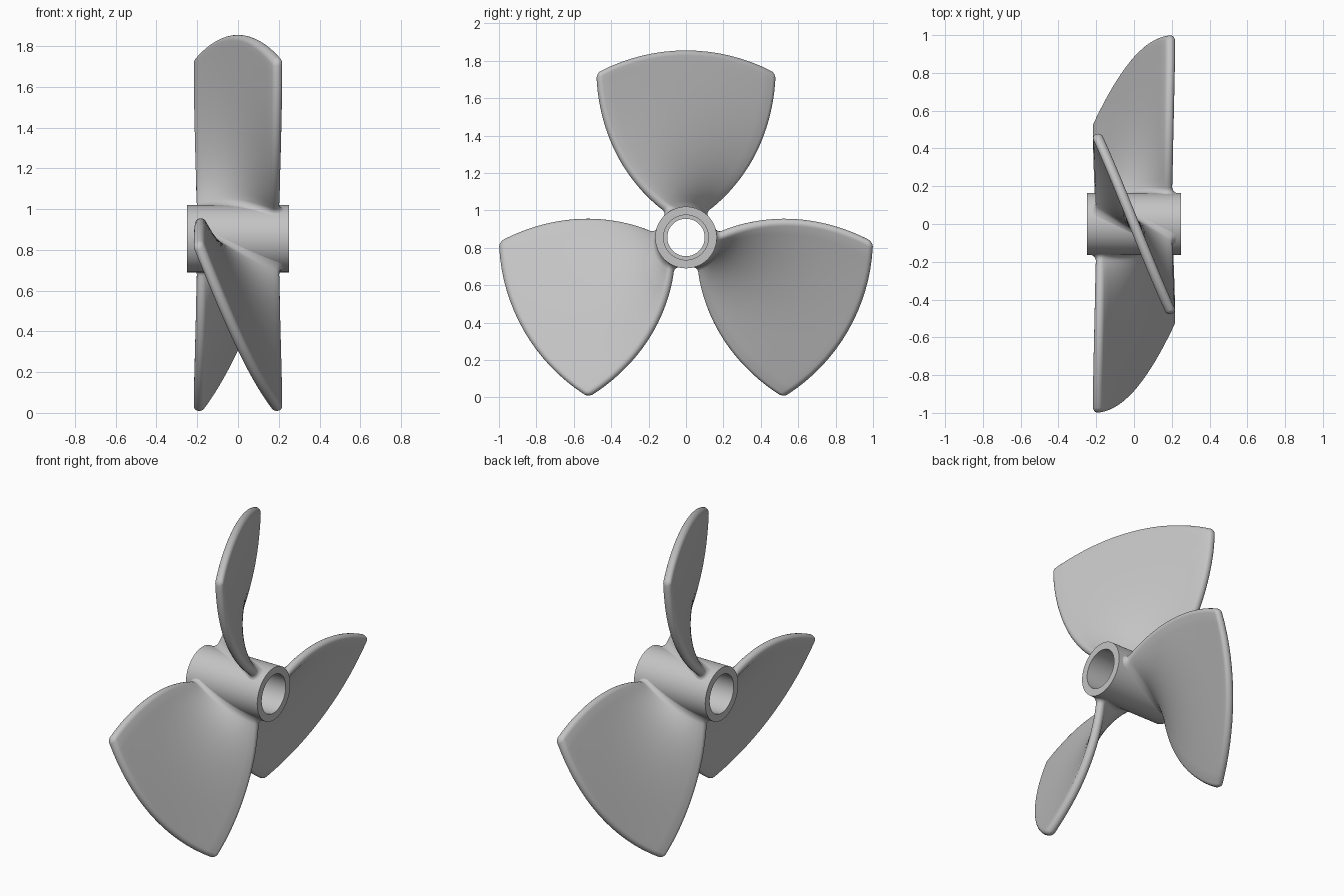
import bpy, bmesh, math
from mathutils import Matrix

cube = bpy.data.objects.get("Cube")
if cube:
    bpy.data.objects.remove(cube)

CENTRE = Matrix.Translation((0, 0, 0.855))
HUB_R, TIP_R, HALF_T, FILLET = 0.165, 1.0, 0.027, 0.032

metal = bpy.data.materials.new("cast grey metal")
metal.use_nodes = True
metal.diffuse_color = (0.55, 0.55, 0.55, 1)
metal.node_tree.nodes["Principled BSDF"].inputs["Base Color"].default_value = (0.55, 0.55, 0.55, 1)


def loft(name, rings, closed):
    """Skin a list of point rings; cap the ends unless the loft closes on itself."""
    bm = bmesh.new()
    loops = [[bm.verts.new(p) for p in ring] for ring in rings]
    pairs = list(zip(loops, loops[1:] + loops[:1]))
    for a, b in pairs if closed else pairs[:-1]:
        n = len(a)
        for i in range(n):
            j = (i + 1) % n
            bm.faces.new((a[i], a[j], b[j], b[i]))
    if not closed:
        bm.faces.new(loops[0])
        # close the tip with a strip of quads across its long, thin loop
        tip = loops[-1]
        for i in range(len(tip) // 2 - 1):
            bm.faces.new((tip[i], tip[i + 1], tip[-2 - i], tip[-1 - i]))
    bmesh.ops.recalc_face_normals(bm, faces=bm.faces)
    mesh = bpy.data.meshes.new(name)
    bm.to_mesh(mesh)
    bm.free()
    mesh.materials.append(metal)
    obj = bpy.data.objects.new(name, mesh)
    bpy.context.collection.objects.link(obj)
    bpy.ops.object.select_all(action="DESELECT")
    obj.select_set(True)
    bpy.context.view_layer.objects.active = obj
    bpy.ops.object.shade_smooth_by_angle(angle=math.radians(35))
    return obj


def on_cylinder(x, radius, phi):
    return (x, radius * math.sin(phi), radius * math.cos(phi))


def section(r, t):
    """Round-ended blade section wrapped on the cylinder of radius r."""
    half_x = 0.175 + 0.015 * min(1, max(0, (r - HUB_R) / 0.7))
    half_s = -0.0606 + 1.1304 * r - 0.57 * r * r - HALF_T
    length = math.hypot(half_x, half_s)
    dx, ds = -half_x / length, half_s / length
    # upper side, then rounded end, and the same mirrored through the centre
    flat = [(length * (k / 8 - 1), t) for k in range(17)]
    arc = [(length + t * math.sin(a), t * math.cos(a))
           for a in (math.pi * k / 8 for k in range(1, 8))]
    half = arc[4:] and flat + arc
    outline = half + [(-u, -v) for u, v in half]
    # start mid-way round one end, so that the two long sides pair up
    outline = outline[-4:] + outline[:-4]
    return [on_cylinder(u * dx - v * ds, r, (u * ds + v * dx) / r) for u, v in outline]


# Hub: revolved sleeve with a narrower lip inside the bore
profile = [(-0.25, HUB_R), (0.25, HUB_R), (0.25, 0.12), (0.05, 0.12),
           (0.05, 0.1), (-0.05, 0.1), (-0.05, 0.12), (-0.25, 0.12)]
hub = loft("hub", [[on_cylinder(x, r, math.tau * k / 64) for k in range(64)]
                   for x, r in profile], closed=True)
hub.matrix_world = CENTRE

# Blade stations: flared root fillet, twisted body, rounded tip
stations = [(0.145, HALF_T + FILLET)]
for k in range(9):
    a = math.pi / 2 * k / 8
    stations.append((HUB_R - 0.002 + FILLET * (1 - math.cos(a)),
                     HALF_T + FILLET * (1 - math.sin(a))))
start, end = stations[-1][0], TIP_R - HALF_T
stations += [(start + (end - start) * k / 28, HALF_T) for k in range(1, 29)]
for k in range(1, 8):
    a = math.pi / 2 * k / 7.3
    stations.append((end + HALF_T * math.sin(a), HALF_T * math.cos(a)))
rings = [section(r, t) for r, t in stations]

for i, name in enumerate(("top_blade", "right_blade", "left_blade")):
    blade = loft(name, rings, closed=False)
    blade.matrix_world = CENTRE @ Matrix.Rotation(math.tau * i / 3, 4, "X")
